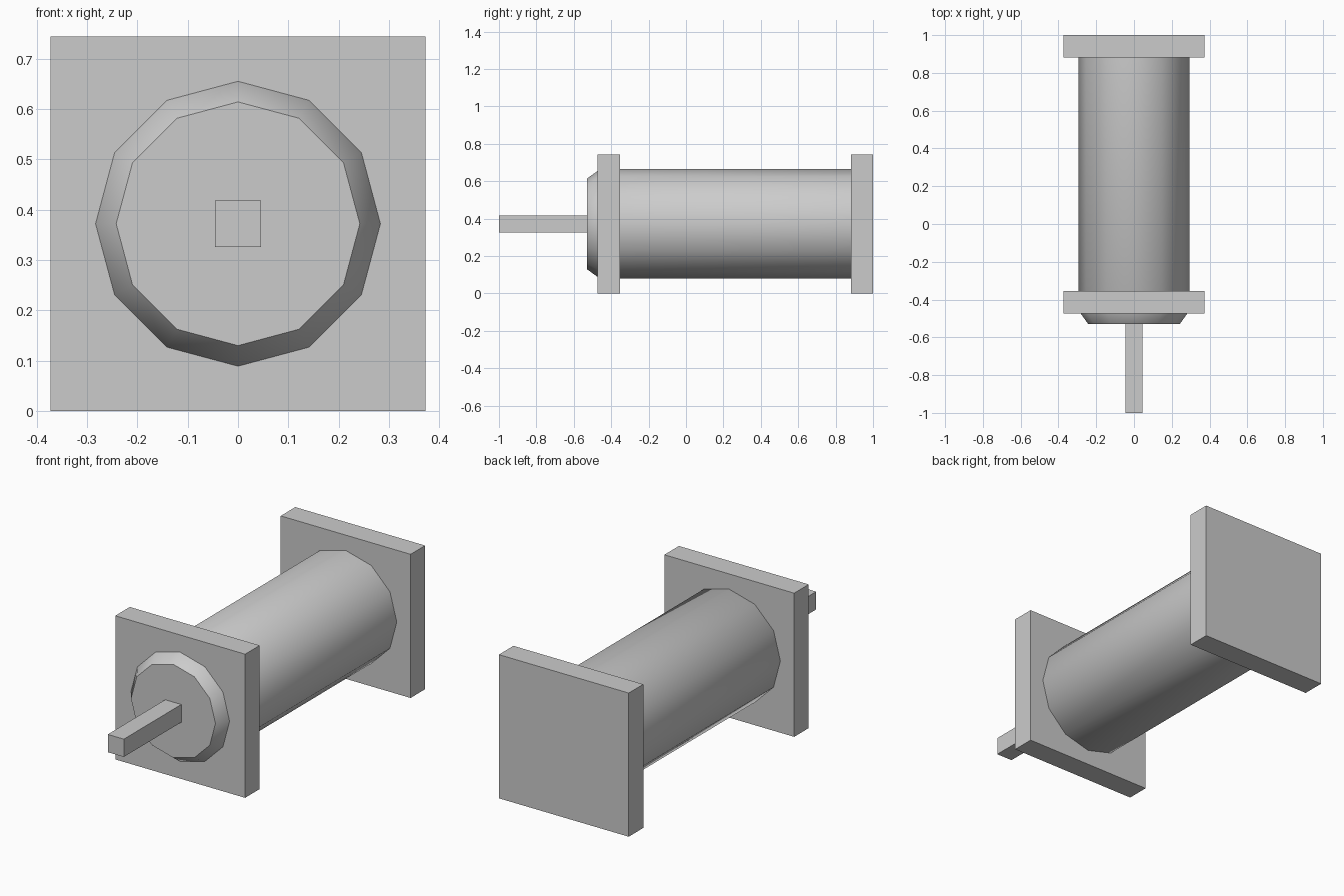
import bpy, bmesh
from math import sin, cos, pi, radians

if "Cube" in bpy.data.objects:
    bpy.data.objects.remove(bpy.data.objects["Cube"])

CZ = 0.372  # height of the long axis


def add_box(name, half, y0, y1):
    bpy.ops.mesh.primitive_cube_add(size=1, location=(0, (y0 + y1) / 2, CZ))
    ob = bpy.context.object
    ob.name = name
    ob.scale = (2 * half, y1 - y0, 2 * half)
    bpy.ops.object.transform_apply(location=False, rotation=False, scale=True)
    return ob


def add_lathe(name, profile, sides):
    """Closed solid around the y axis from (y, radius) pairs."""
    bm = bmesh.new()
    rings = [[bm.verts.new((r * sin(2 * pi * i / sides), y, CZ + r * cos(2 * pi * i / sides)))
              for i in range(sides)] for y, r in profile]
    for a, b in zip(rings, rings[1:]):
        for i in range(sides):
            j = (i + 1) % sides
            bm.faces.new((a[i], a[j], b[j], b[i]))
    bm.faces.new(rings[0])
    bm.faces.new(rings[-1])
    bmesh.ops.recalc_face_normals(bm, faces=bm.faces)
    mesh = bpy.data.meshes.new(name)
    bm.to_mesh(mesh)
    bm.free()
    ob = bpy.data.objects.new(name, mesh)
    bpy.context.collection.objects.link(ob)
    bpy.ops.object.select_all(action='DESELECT')
    ob.select_set(True)
    bpy.context.view_layer.objects.active = ob
    bpy.ops.object.shade_smooth_by_angle(angle=radians(35))
    return ob


# Square end plates
add_box("front_plate", 0.372, -0.473, -0.354)
add_box("rear_plate", 0.372, 0.881, 1.0)

# Twelve-sided barrel with a chamfered nose poking through the front plate
add_lathe("barrel", [(-0.53, 0.242), (-0.459, 0.293), (0.9, 0.293)], 12)

# Square rod sticking out of the nose
add_box("rod", 0.046, -1.0, -0.52)
